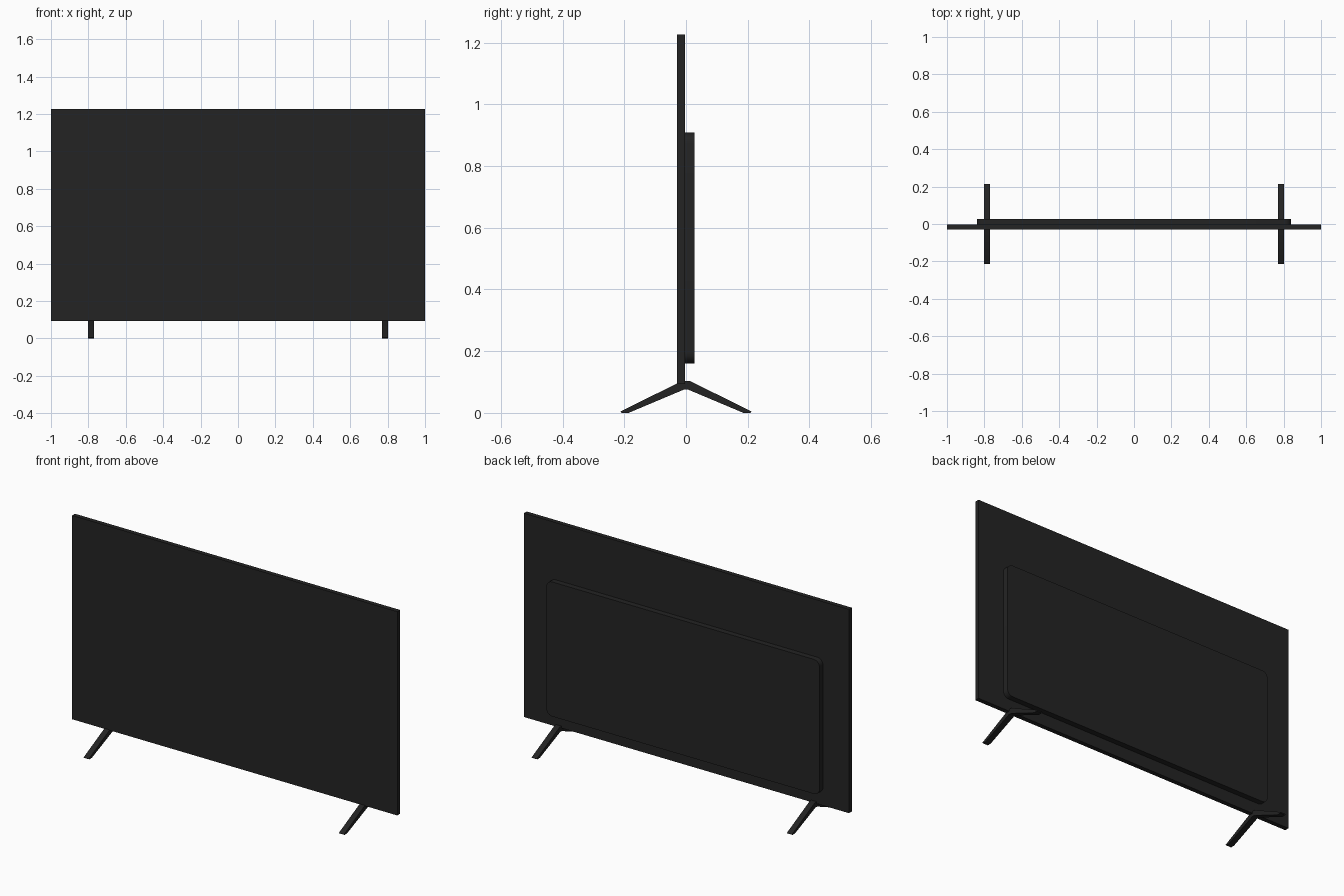
import bpy
import bmesh
from mathutils import Vector

if "Cube" in bpy.data.objects:
    bpy.data.objects.remove(bpy.data.objects["Cube"], do_unlink=True)


def make_material(name, colour):
    mat = bpy.data.materials.new(name)
    mat.use_nodes = True
    mat.diffuse_color = colour
    bsdf = mat.node_tree.nodes["Principled BSDF"]
    bsdf.inputs["Base Color"].default_value = colour
    bsdf.inputs["Roughness"].default_value = 0.6
    return mat


black = make_material("matte black", (0.017, 0.017, 0.017, 1))


def finish(name, bm):
    bmesh.ops.recalc_face_normals(bm, faces=bm.faces)
    mesh = bpy.data.meshes.new(name)
    bm.to_mesh(mesh)
    bm.free()
    mesh.materials.append(black)
    obj = bpy.data.objects.new(name, mesh)
    bpy.context.collection.objects.link(obj)
    bpy.ops.object.select_all(action="DESELECT")
    obj.select_set(True)
    bpy.context.view_layer.objects.active = obj
    bpy.ops.object.shade_smooth_by_angle(angle=0.5)
    return obj


def slab(name, low, high, radius=0, segments=1):
    """Box between two corners, its upright corners rounded in the XZ plane."""
    low, high = Vector(low), Vector(high)
    bm = bmesh.new()
    bmesh.ops.create_cube(bm, size=1)
    bmesh.ops.scale(bm, vec=high - low, verts=bm.verts)
    bmesh.ops.translate(bm, vec=(low + high) / 2, verts=bm.verts)
    if radius:
        edges = [e for e in bm.edges
                 if abs(e.verts[0].co.y - e.verts[1].co.y) > 0.001]
        bmesh.ops.bevel(bm, geom=edges, offset=radius, segments=segments,
                        profile=0.5, affect="EDGES")
    return finish(name, bm)


def leg(name, x, width):
    """Splayed two-footed stand, extruded sideways from its side profile."""
    half = [(0.012, 0.104), (0.213, 0.004), (0.208, 0), (0.186, 0), (0.008, 0.075)]
    outline = half + [(-y, z) for y, z in reversed(half)]
    bm = bmesh.new()
    face = bm.faces.new([bm.verts.new((x - width / 2, y, z)) for y, z in outline])
    side = bmesh.ops.extrude_face_region(bm, geom=[face])["geom"]
    moved = [v for v in side if isinstance(v, bmesh.types.BMVert)]
    bmesh.ops.translate(bm, vec=(width, 0, 0), verts=moved)
    return finish(name, bm)


# Thin screen panel and the raised housing behind it
slab("screen_panel", (-1, -0.029, 0.093), (1, -0.004, 1.226))
slab("rear_housing", (-0.84, -0.006, 0.16), (0.84, 0.027, 0.908), 0.035, 6)

# Pair of stands
for side, x in (("left", 0.785), ("right", -0.785)):
    leg(side + "_leg", x, 0.032)
